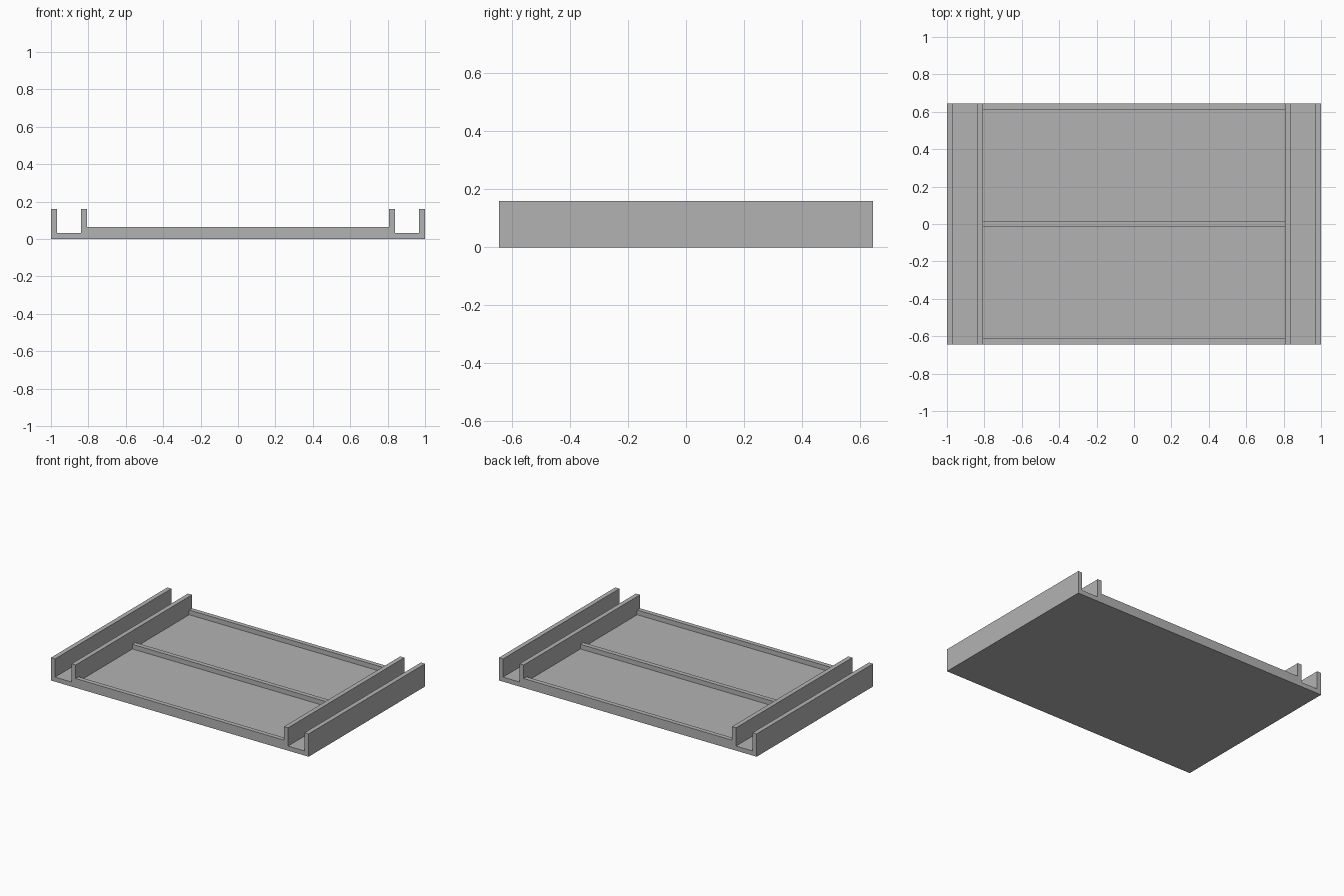
import bpy
import bmesh

cube = bpy.data.objects.get("Cube")
if cube:
    bpy.data.objects.remove(cube, do_unlink=True)

# Main dimensions
HALF_X, HALF_Y, T = 1.0, 0.645, 0.032
WALL_TOP, RIB_TOP = 0.16, 0.065
INNER = 0.808  # inner face of the inner channel walls

grey = bpy.data.materials.new("plain_grey")
grey.use_nodes = True
colour = (0.45, 0.45, 0.45, 1)
grey.diffuse_color = colour
grey.node_tree.nodes["Principled BSDF"].inputs["Base Color"].default_value = colour


def extrude_profile(name, points, y0, y1):
    """Extrude an x-z outline along y."""
    bm = bmesh.new()
    face = bm.faces.new([bm.verts.new((x, y0, z)) for x, z in points])
    new = bmesh.ops.extrude_face_region(bm, geom=[face])["geom"]
    verts = [v for v in new if isinstance(v, bmesh.types.BMVert)]
    bmesh.ops.translate(bm, verts=verts, vec=(0, y1 - y0, 0))
    bmesh.ops.recalc_face_normals(bm, faces=bm.faces)
    mesh = bpy.data.meshes.new(name)
    bm.to_mesh(mesh)
    bm.free()
    mesh.materials.append(grey)
    obj = bpy.data.objects.new(name, mesh)
    bpy.context.collection.objects.link(obj)
    return obj


# Tray body: mirrored outline with a U channel along each side
half = [(HALF_X, 0), (HALF_X, WALL_TOP), (HALF_X - T, WALL_TOP), (HALF_X - T, T),
        (INNER + T, T), (INNER + T, WALL_TOP), (INNER, WALL_TOP), (INNER, RIB_TOP)]
outline = half + [(-x, z) for x, z in reversed(half)]
tray = extrude_profile("channel_tray", outline, -HALF_Y, HALF_Y)

# Two floor pockets, leaving the front, middle and back ribs
pocket = [(-INNER, T), (INNER, T), (INNER, 0.1), (-INNER, 0.1)]
for side, y0, y1 in (("front", -HALF_Y + T, -T / 2), ("back", T / 2, HALF_Y - T)):
    cutter = extrude_profile(side + "_pocket_cutter", pocket, y0, y1)
    cutter.hide_render = True
    cutter.hide_set(True)
    cut = tray.modifiers.new(side + "_pocket", 'BOOLEAN')
    cut.operation = 'DIFFERENCE'
    cut.solver = 'EXACT'
    cut.object = cutter

# Bake the cuts and drop the cutters
bpy.context.view_layer.update()
baked = bpy.data.meshes.new_from_object(
    tray.evaluated_get(bpy.context.evaluated_depsgraph_get()))
tray.modifiers.clear()
tray.data = baked
for obj in [o for o in bpy.data.objects if o.name.endswith("_pocket_cutter")]:
    bpy.data.objects.remove(obj, do_unlink=True)
